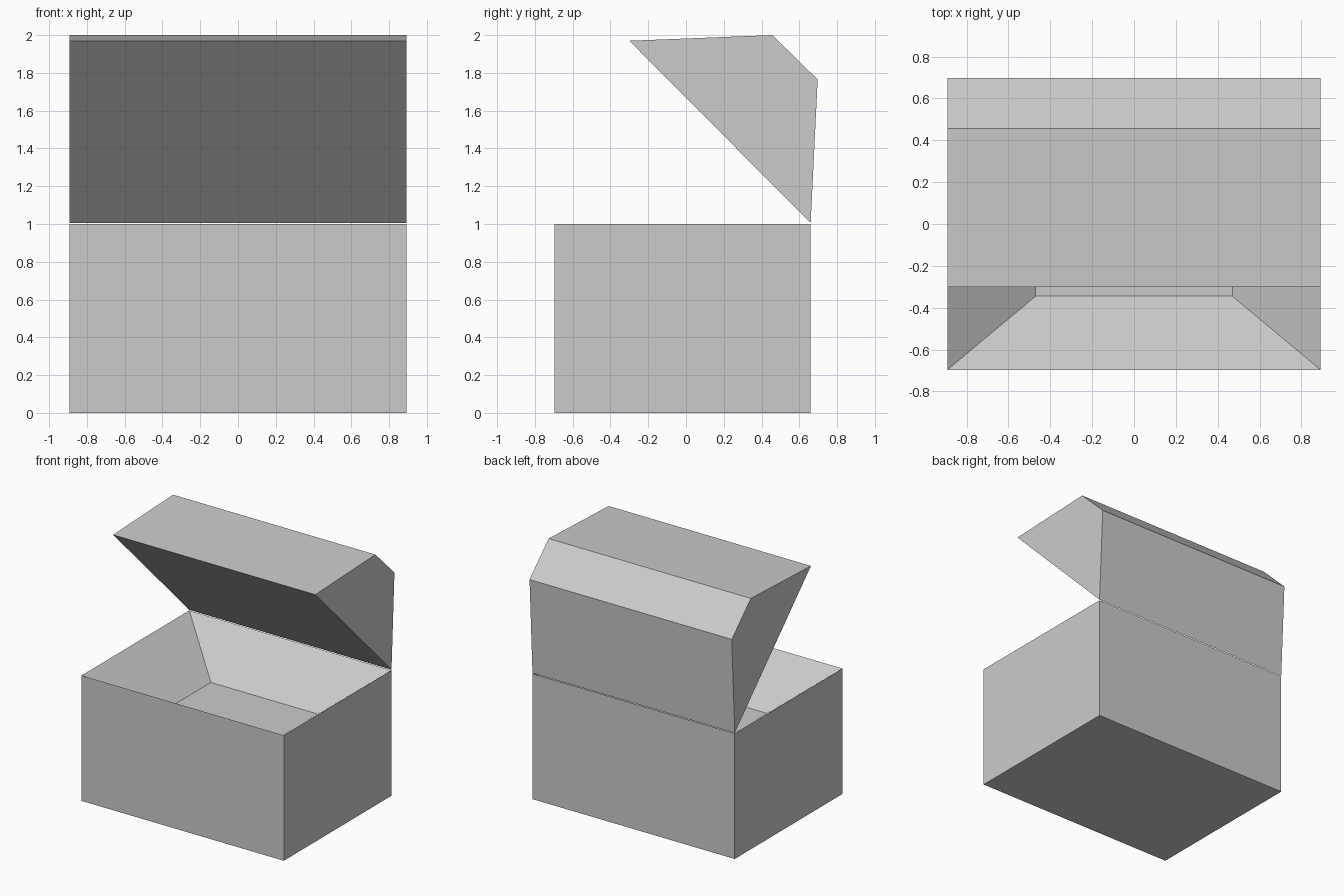
import bpy
import bmesh

cube = bpy.data.objects.get("Cube")
if cube:
    bpy.data.objects.remove(cube, do_unlink=True)

HALF_WIDTH = 0.892
FRONT, BACK, RIM = -0.697, 0.66, 1.0

grey = bpy.data.materials.new("plain_grey")
grey.use_nodes = True
colour = (0.6, 0.6, 0.6, 1)
grey.diffuse_color = colour
grey.node_tree.nodes["Principled BSDF"].inputs["Base Color"].default_value = colour


def add_object(name, bm):
    bmesh.ops.recalc_face_normals(bm, faces=bm.faces)
    mesh = bpy.data.meshes.new(name)
    bm.to_mesh(mesh)
    bm.free()
    mesh.materials.append(grey)
    obj = bpy.data.objects.new(name, mesh)
    bpy.context.collection.objects.link(obj)
    return obj


def ring(bm, half_x, y0, y1, z):
    return [bm.verts.new(p) for p in ((-half_x, y0, z), (half_x, y0, z),
                                      (half_x, y1, z), (-half_x, y1, z))]


def bridge(bm, a, b):
    for i in range(len(a)):
        j = (i + 1) % len(a)
        bm.faces.new((a[i], a[j], b[j], b[i]))


# Box: straight outer walls, knife-edge rim and sloping walls down to a floor
bm = bmesh.new()
base = ring(bm, HALF_WIDTH, FRONT, BACK, 0)
rim = ring(bm, HALF_WIDTH, FRONT, BACK, RIM)
floor = ring(bm, 0.47, -0.345, 0.33, 0.665)
bm.faces.new(base)
bridge(bm, base, rim)
bridge(bm, rim, floor)
bm.faces.new(floor)
add_object("chest_box", bm)

# Lid: solid four-sided profile, swung open on the back rim
profile = [(-0.30, 1.97), (0.457, 2.0), (0.697, 1.765), (BACK, 1.005)]
bm = bmesh.new()
ends = [[bm.verts.new((x, y, z)) for y, z in profile]
        for x in (-HALF_WIDTH, HALF_WIDTH)]
for end in ends:
    bm.faces.new(end)
bridge(bm, *ends)
add_object("chest_lid", bm)
